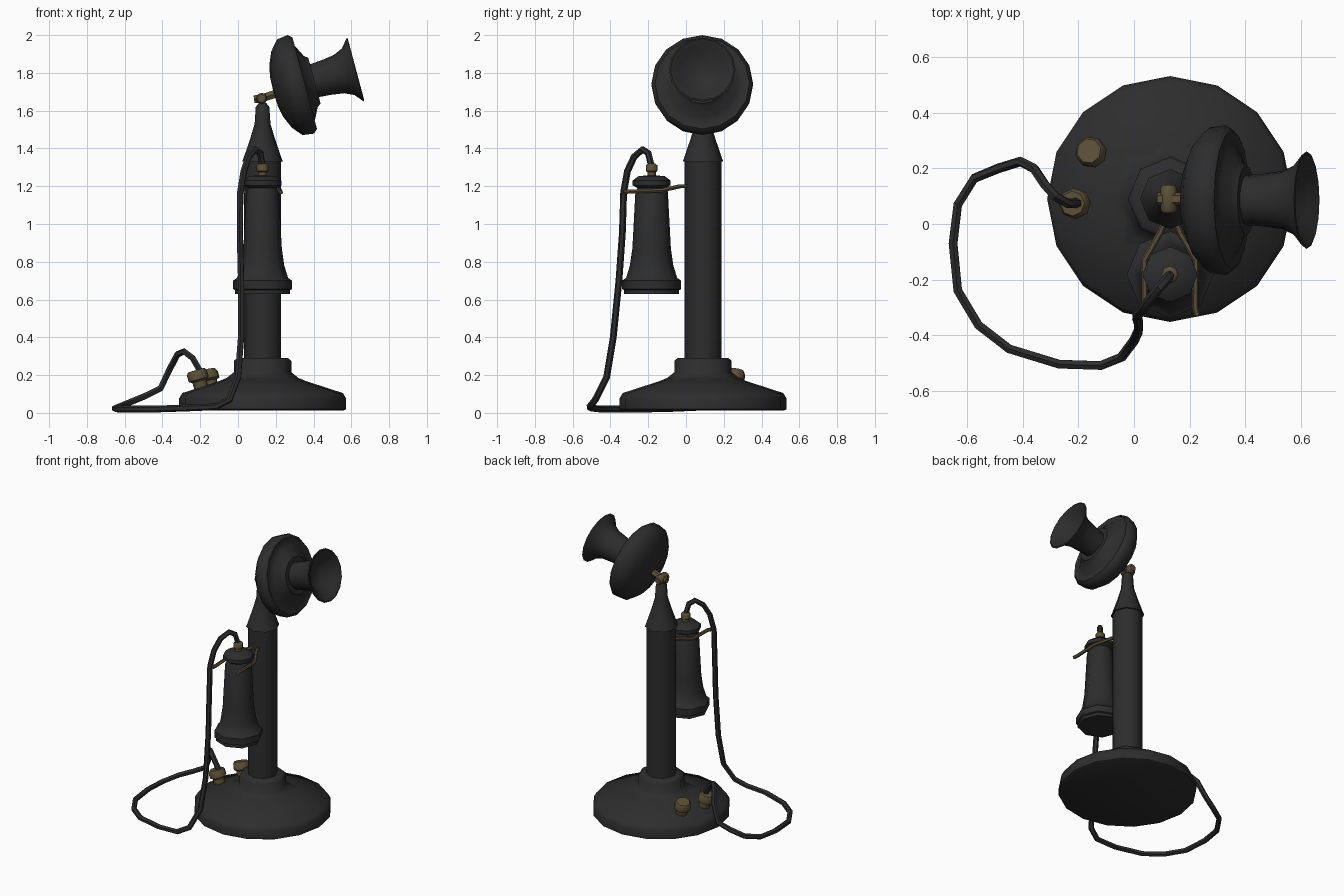
import bpy, bmesh, math
from mathutils import Vector

cube = bpy.data.objects.get("Cube")
if cube:
    bpy.data.objects.remove(cube)


def make_material(name, color):
    mat = bpy.data.materials.new(name)
    mat.use_nodes = True
    mat.diffuse_color = (*color, 1)
    mat.node_tree.nodes["Principled BSDF"].inputs["Base Color"].default_value = (*color, 1)
    return mat


black = make_material("black enamel", (.026, .026, .027))
brass = make_material("aged brass", (.105, .078, .038))


def finish(obj, mat):
    """Assign the colour and smooth the soft edges."""
    obj.data.materials.clear()
    obj.data.materials.append(mat)
    bpy.ops.object.select_all(action='DESELECT')
    obj.select_set(True)
    bpy.context.view_layer.objects.active = obj
    bpy.ops.object.shade_smooth_by_angle(angle=math.radians(50))
    return obj


def lathe(name, profile, sides, mat, location, axis=(0, 0, 1)):
    """Revolve (radius, height) points around an axis."""
    bm = bmesh.new()
    verts = [bm.verts.new((r, 0, h)) for r, h in profile]
    edges = [bm.edges.new(pair) for pair in zip(verts, verts[1:])]
    bmesh.ops.spin(bm, geom=verts + edges, cent=(0, 0, 0), axis=(0, 0, 1),
                   angle=math.tau, steps=sides, use_duplicate=False)
    bmesh.ops.remove_doubles(bm, verts=bm.verts, dist=.0005)
    bmesh.ops.recalc_face_normals(bm, faces=bm.faces)
    mesh = bpy.data.meshes.new(name)
    bm.to_mesh(mesh)
    bm.free()
    obj = bpy.data.objects.new(name, mesh)
    bpy.context.collection.objects.link(obj)
    obj.location = location
    direction = Vector(axis)
    if direction.z < .99:
        obj.rotation_mode = 'QUATERNION'
        obj.rotation_quaternion = direction.to_track_quat('Z', 'Y')
    return finish(obj, mat)


def rod(name, points, radius, mat):
    """Sweep a round section along a path and turn it into a mesh."""
    curve = bpy.data.curves.new(name, 'CURVE')
    curve.dimensions = '3D'
    curve.bevel_depth = radius
    curve.bevel_resolution = 1
    curve.use_fill_caps = True
    spline = curve.splines.new('POLY')
    spline.points.add(len(points) - 1)
    for target, point in zip(spline.points, points):
        target.co = (*point, 1)
    obj = bpy.data.objects.new(name, curve)
    bpy.context.collection.objects.link(obj)
    bpy.ops.object.select_all(action='DESELECT')
    obj.select_set(True)
    bpy.context.view_layer.objects.active = obj
    bpy.ops.object.convert(target='MESH')
    return finish(bpy.context.object, mat)


stand_x, stand_y = .13, .09
stand = (stand_x, stand_y, 0)

# Base, collar and column
lathe("base", [(0, .013), (.43, .013), (.443, .02), (.443, .075), (.425, .105),
               (.24, .165), (.13, .2), (0, .2)], 16, black, stand)
lathe("base_collar", [(.25, .16), (.19, .185), (.152, .215), (.152, .275),
                      (.135, .29), (0, .29)], 8, black, stand)
lathe("column", [(0, .28), (.097, .28), (.097, 1.335), (0, 1.335)], 8, black, stand)
lathe("column_cap", [(0, 1.33), (.108, 1.33), (.1, 1.35), (.066, 1.45), (.042, 1.53),
                     (.036, 1.62), (.02, 1.64), (0, 1.64)], 8, black, stand)

# Hinge joining the column to the mouthpiece
pivot = Vector((.125, stand_y, 1.665))
lathe("hinge_pin", [(0, -.05), (.022, -.05), (.03, -.04), (.03, .04), (.022, .05), (0, .05)],
      8, brass, pivot, (0, 1, 0))
rod("hinge_stem", [(stand_x, stand_y, 1.61), pivot], .022, brass)
rod("hinge_arm", [pivot - Vector((.04, 0, .005)), pivot, (.26, stand_y, 1.71)], .024, brass)

# Mouthpiece: tilted cup and hollow horn
tilt = math.radians(15)
aim = (math.cos(tilt), 0, math.sin(tilt))
mouth = (.622, .086, 1.817)
lathe("mouthpiece_cup", [(0, -.45), (.08, -.447), (.14, -.435), (.21, -.405), (.262, -.36),
                         (.27, -.3), (.25, -.278), (.215, -.285), (.19, -.27),
                         (.14, -.245), (.125, -.225), (0, -.225)], 16, black, mouth, aim)
lathe("mouthpiece_horn", [(.088, -.25), (.095, -.16), (.105, -.09), (.128, -.04), (.176, 0),
                          (.168, .003), (.125, -.025), (.065, -.08), (0, -.08)],
      16, black, mouth, aim)

# Receiver hanging from the fork
receiver_y = -.182
receiver = (stand_x, receiver_y, 0)
lathe("receiver", [(0, .63), (.145, .63), (.145, .65), (.156, .655), (.156, .7), (.135, .715),
                   (.115, .78), (.102, .87), (.086, 1.17), (.075, 1.19), (.1, 1.205),
                   (.1, 1.23), (.07, 1.253), (0, 1.26)], 8, black, receiver)
lathe("receiver_terminal", [(0, 1.25), (.022, 1.25), (.022, 1.275), (.031, 1.28),
                            (.031, 1.31), (.02, 1.32), (0, 1.32)], 8, brass, receiver)

# Fork with two mirrored prongs
for side, label in ((1, "left"), (-1, "right")):
    path = [(.02, .01, 1.2), (.035, -.03, 1.2), (.093, -.13, 1.178),
            (.09, -.3, 1.172), (.098, -.33, 1.168)]
    rod(label + "_fork_prong", [(stand_x + side * x, y, z) for x, y, z in path], .012, brass)

# Wire terminals on the base
for label, x, y in (("rear", -.14, .25), ("front", -.195, .075)):
    lean = Vector((x - stand_x, y - stand_y, 1.1)).normalized()
    lathe(label + "_terminal", [(0, -.02), (.038, -.02), (.038, .035), (.055, .045),
                                (.055, .08), (.045, .095), (0, .095)],
          8, brass, (x, y, .135), lean)

# Cord looping from the terminal over the ground up to the receiver
rod("cord", [(-.2, .075, .22), (-.24, .075, .29), (-.285, .1, .325), (-.32, .14, .31),
             (-.36, .2, .235), (-.41, .225, .13), (-.49, .2, .09), (-.575, .165, .055),
             (-.635, .07, .03), (-.652, -.07, .024), (-.635, -.24, .02), (-.56, -.365, .02),
             (-.45, -.45, .02), (-.27, -.505, .026), (-.12, -.51, .032), (-.045, -.48, .07),
             (0, -.42, .19), (.016, -.385, .4), (.016, -.355, .7), (.01, -.337, .95),
             (.012, -.33, 1.17), (.03, -.31, 1.28), (.055, -.275, 1.355), (.09, -.23, 1.395),
             (.118, -.2, 1.375), (stand_x, receiver_y, 1.3)], .018, black)
